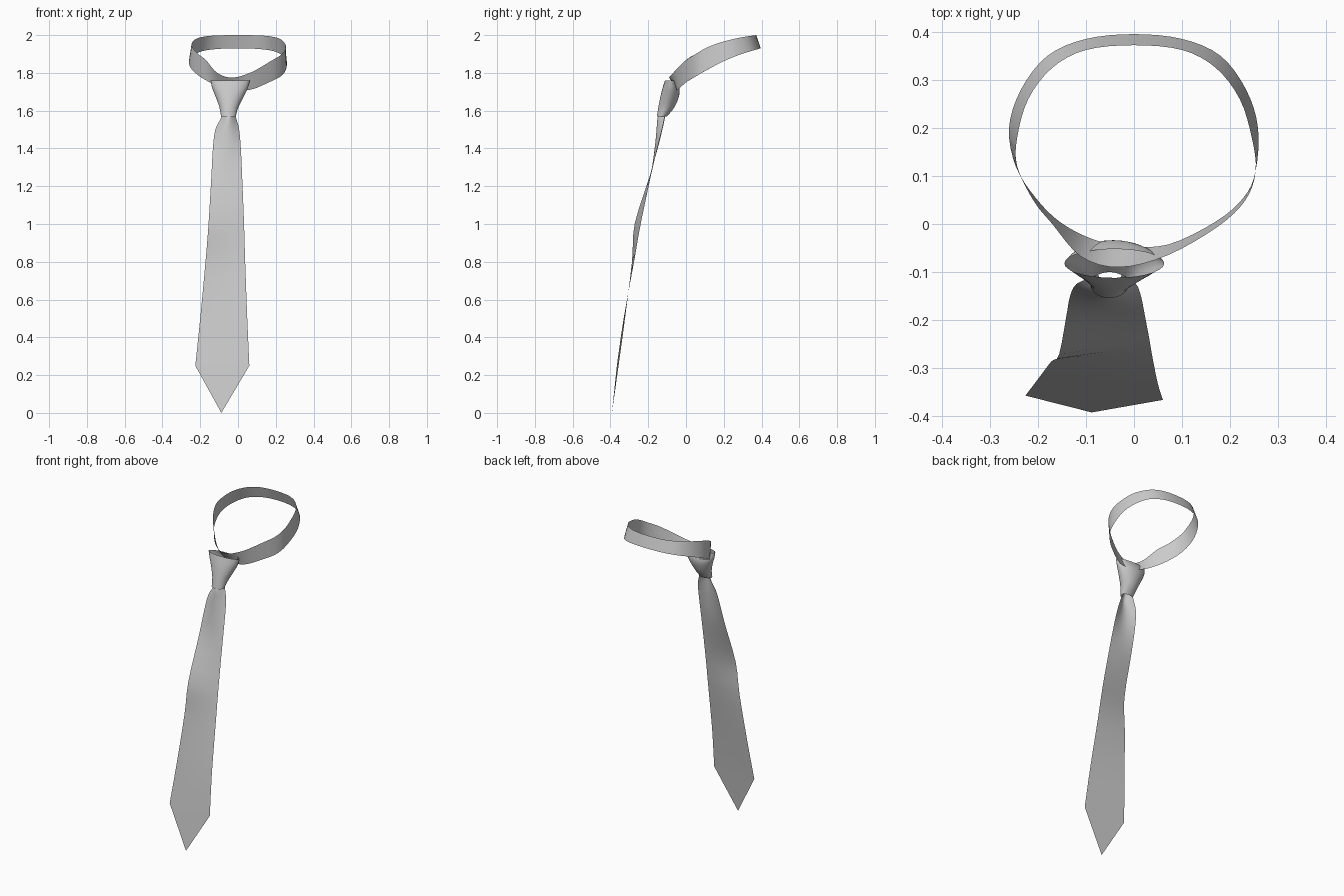
import bpy
from math import sin, cos, pi, radians

if "Cube" in bpy.data.objects:
    bpy.data.objects.remove(bpy.data.objects["Cube"])


def make(name, verts, faces):
    mesh = bpy.data.meshes.new(name)
    mesh.from_pydata(verts, [], faces)
    mesh.update()
    ob = bpy.data.objects.new(name, mesh)
    bpy.context.collection.objects.link(ob)
    bpy.ops.object.select_all(action='DESELECT')
    ob.select_set(True)
    bpy.context.view_layer.objects.active = ob
    bpy.ops.object.shade_smooth_by_angle(angle=radians(50))
    return ob


def spline(pts, steps, closed=False):
    """Catmull-Rom points through pts."""
    n = len(pts)
    at = (lambda i: pts[i % n]) if closed else (lambda i: pts[max(0, min(n - 1, i))])
    out = []
    for i in range(n if closed else n - 1):
        a, b, c, d = (at(i + k) for k in (-1, 0, 1, 2))
        for s in range(steps):
            t = s / steps
            out.append(tuple(0.5 * (2*q + (r - p)*t + (2*p - 5*q + 4*r - w)*t*t
                             + (3*q - p - 3*r + w)*t**3) for p, q, r, w in zip(a, b, c, d)))
    if not closed:
        out.append(pts[-1])
    return out


def grid_faces(rows, cols, wrap=False):
    m = cols if wrap else cols - 1
    return [(r*cols + c, (r+1)*cols + c, (r+1)*cols + (c+1) % cols, r*cols + (c+1) % cols)
            for r in range(rows - 1) for c in range(m)]


def height(y, table):
    """Linear lookup of z along the side profile."""
    for (y0, z0), (y1, z1) in zip(table, table[1:]):
        if y <= y1:
            break
    return z0 + (z1 - z0) * (y - y0) / (y1 - y0)


# Neck loop: tilted band between an upper and a lower edge
upper = [(0, .372), (.1, .362), (.17, .325), (.22, .26), (.245, .18), (.253, .11),
         (.232, .05), (.175, -.005), (.07, -.065), (-.03, -.09), (-.11, -.068),
         (-.17, 0), (-.21, .05), (-.243, .12), (-.243, .18), (-.22, .26), (-.17, .325), (-.1, .362)]
lower = [(0, .395), (.1, .385), (.18, .35), (.233, .28), (.258, .2), (.253, .11),
         (.228, .055), (.17, .005), (.07, -.043), (-.02, -.045), (-.09, -.03),
         (-.155, .005), (-.205, .055), (-.246, .12), (-.26, .2), (-.235, .28), (-.18, .35), (-.1, .385)]
upper_z = [(-.09, 1.775), (-.05, 1.82), (0, 1.868), (.1, 1.93), (.2, 1.968), (.3, 1.99), (.372, 2.0)]
lower_z = [(-.045, 1.71), (0, 1.75), (.1, 1.81), (.2, 1.862), (.3, 1.903), (.395, 1.93)]


def edge(points, table):
    return spline([(x, y, height(y, table)) for x, y in points], 4, True)


top, bottom = edge(upper, upper_z), edge(lower, lower_z)
make("neck_loop", top + bottom, grid_faces(2, len(top), True))

# Knot: open tapered tube; rows are z, left x, right x, front y, back y
knot_rows = spline([(1.76, -.145, .063, -.112, -.052), (1.72, -.137, .052, -.124, -.036),
                    (1.68, -.121, .033, -.134, -.036), (1.62, -.099, .003, -.146, -.06),
                    (1.57, -.09, -.012, -.154, -.10)], 3)
sides = 28
verts = []
for z, l, r, f, b in knot_rows:
    for i in range(sides):
        a = 2 * pi * i / sides
        verts.append(((l+r)/2 + (r-l)/2*cos(a), (f+b)/2 + (b-f)/2*sin(a), z))
make("knot", verts, grid_faces(len(knot_rows), sides, True))

# Blade: widening sheet; rows are z, left x, right x, left y, right y, forward bulge
blade_rows = spline([(1.60, -.075, -.025, -.105, -.105, .03), (1.56, -.09, -.01, -.112, -.114, .038),
                     (1.5, -.12, .006, -.125, -.127, .03), (1.4, -.133, .015, -.15, -.152, .015),
                     (1.25, -.141, .022, -.193, -.187, 0), (1.0, -.156, .032, -.272, -.24, 0),
                     (.8, -.172, .038, -.286, -.275, 0), (.5, -.2, .049, -.323, -.33, 0),
                     (.25, -.226, .06, -.357, -.366, 0)], 3)
cols = 11
verts = []
for z, l, r, yl, yr, bulge in blade_rows:
    for c in range(cols):
        t = c / (cols - 1)
        verts.append((l + (r-l)*t, yl + (yr-yl)*t - bulge*sin(pi*t), z))
faces = grid_faces(len(blade_rows), cols)
tip, last = len(verts), len(verts) - cols
verts.append((-.088, -.392, 0))
faces += [(last + c, tip, last + c + 1) for c in range(cols - 1)]
make("blade", verts, faces)
